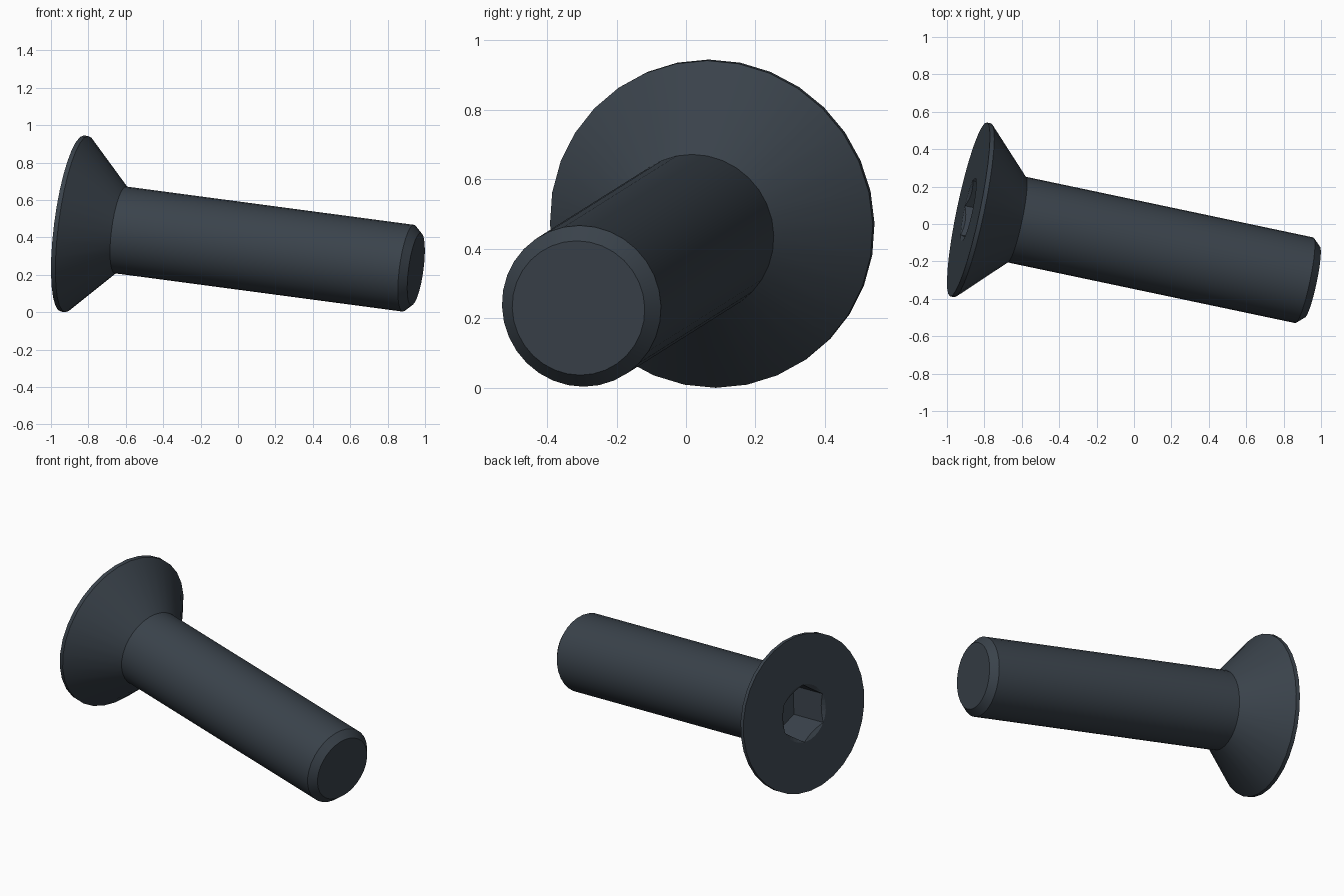
import bpy, bmesh, math
from mathutils import Matrix, Vector

cube = bpy.data.objects.get("Cube")
if cube:
    bpy.data.objects.remove(cube, do_unlink=True)

SEGMENTS = 32
HEAD_R, SHANK_R, TIP_R, SOCKET_R = 0.475, 0.234, 0.195, 0.173
LENGTH, RIM, CHAMFER, DEPTH = 1.893, 0.024, 0.042, 0.25

# Dark steel finish
steel = bpy.data.materials.new("dark_steel")
steel.use_nodes = True
steel.diffuse_color = (0.042, 0.055, 0.07, 1)
steel.node_tree.nodes["Principled BSDF"].inputs["Base Color"].default_value = steel.diffuse_color

# Frame of the tilted screw: local z runs from the head face to the tip
axis = Vector((1, -0.211, -0.133)).normalized()
up = (Vector((0, 0, 1)) - axis * axis.z).normalized()
side = up.cross(axis)
frame = Matrix((side, up, axis)).transposed().to_4x4()
frame.translation = (-0.885, 0.078, 0.474)


def turned(name, profile, sides, roll=0):
    """Solid of revolution from (radius, height) pairs, capped at both ends."""
    bm = bmesh.new()
    rings = []
    for r, z in profile:
        angles = [roll + math.tau * i / sides for i in range(sides)]
        rings.append([bm.verts.new((r * math.cos(a), r * math.sin(a), z)) for a in angles])
    for low, high in zip(rings, rings[1:]):
        for i in range(sides):
            j = (i + 1) % sides
            bm.faces.new((low[i], low[j], high[j], high[i]))
    bm.faces.new(rings[0][::-1])
    bm.faces.new(rings[-1])
    bm.transform(frame)
    mesh = bpy.data.meshes.new(name)
    bm.to_mesh(mesh)
    bm.free()
    mesh.materials.append(steel)
    obj = bpy.data.objects.new(name, mesh)
    bpy.context.collection.objects.link(obj)
    return obj


# Countersunk head, shank and chamfered tip in one profile
screw = turned("countersunk_screw", [
    (HEAD_R, 0),
    (HEAD_R, RIM),
    (SHANK_R, RIM + HEAD_R - SHANK_R),
    (SHANK_R, LENGTH - CHAMFER),
    (TIP_R, LENGTH),
], SEGMENTS)
bpy.context.view_layer.objects.active = screw
screw.select_set(True)
bpy.ops.object.shade_smooth_by_angle(angle=math.radians(30))

# Hexagonal drive socket with a round lead-in
hexagon = turned("socket_cutter", [(SOCKET_R, -0.05), (SOCKET_R, DEPTH)],
                 6, math.radians(35))
lead_in = turned("lead_in_cutter", [(SOCKET_R + 0.05, -0.03), (SOCKET_R - 0.05, 0.03)],
                 SEGMENTS)
for cutter in (hexagon, lead_in):
    cut = screw.modifiers.new(cutter.name, "BOOLEAN")
    cut.operation = "DIFFERENCE"
    cut.solver = "EXACT"
    cut.object = cutter
    cutter.hide_render = True
    cutter.hide_set(True)
